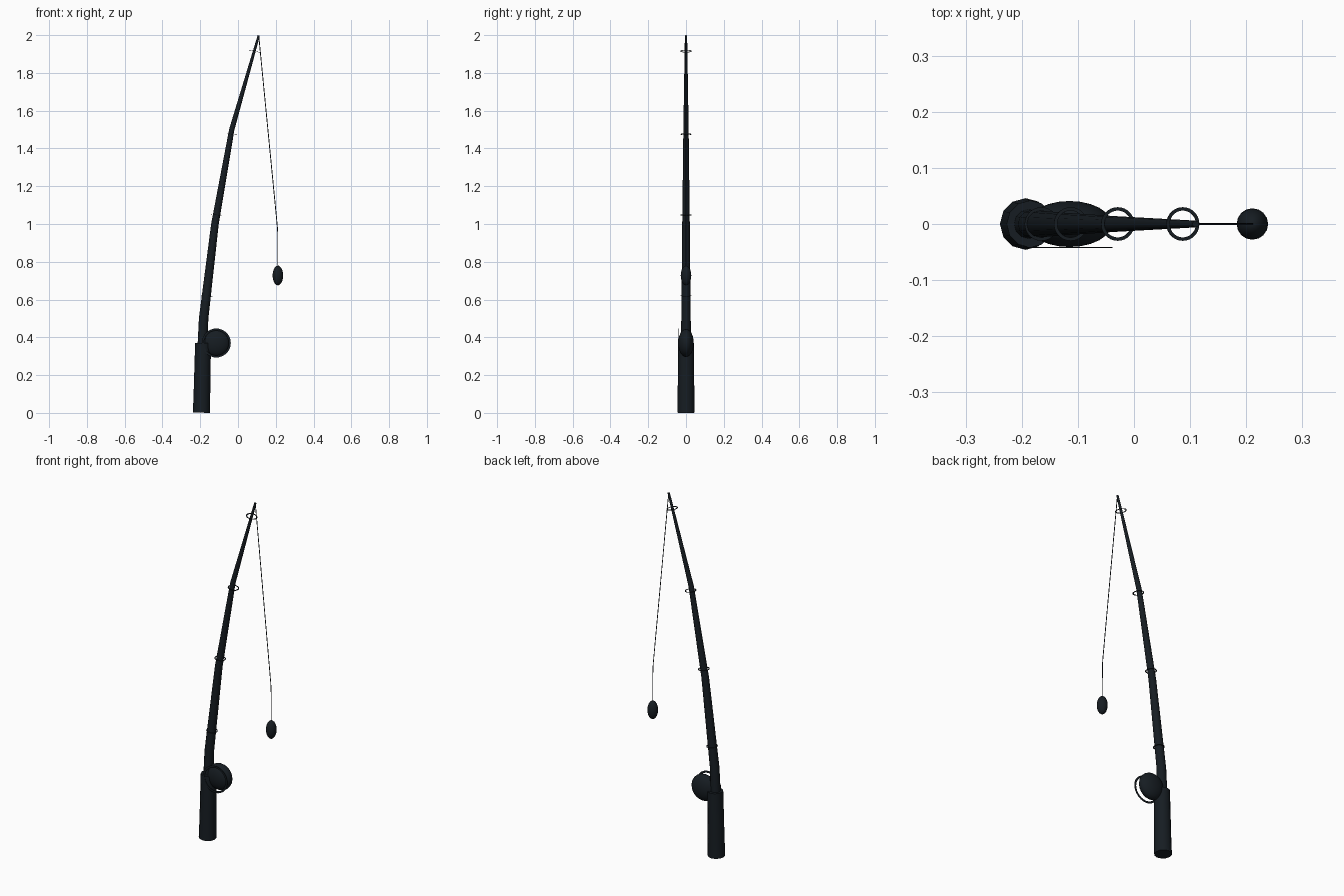
import bpy, bmesh, math
from mathutils import Vector, Matrix

if "Cube" in bpy.data.objects:
    bpy.data.objects.remove(bpy.data.objects["Cube"])

dark = bpy.data.materials.new("dark_blue_black")
dark.diffuse_color = (0.008, 0.012, 0.016, 1)
dark.use_nodes = True
dark.node_tree.nodes["Principled BSDF"].inputs["Base Color"].default_value = dark.diffuse_color


def finish(bm, name, angle=40):
    bmesh.ops.recalc_face_normals(bm, faces=bm.faces)
    me = bpy.data.meshes.new(name)
    bm.to_mesh(me)
    bm.free()
    ob = bpy.data.objects.new(name, me)
    bpy.context.collection.objects.link(ob)
    me.materials.append(dark)
    bpy.context.view_layer.objects.active = ob
    ob.select_set(True)
    bpy.ops.object.shade_smooth_by_angle(angle=math.radians(angle))
    ob.select_set(False)
    return ob


def tube(name, path, sides):
    """Capped tube in the xz plane; path is a list of (x, z, radius)."""
    bm = bmesh.new()
    pts = [Vector((x, 0, z)) for x, z, r in path]
    rings = []
    for i, (p, (x, z, r)) in enumerate(zip(pts, path)):
        t = (pts[min(i + 1, len(pts) - 1)] - pts[max(i - 1, 0)]).normalized()
        side = Vector((0, 1, 0)).cross(t)
        angles = [2 * math.pi * k / sides for k in range(sides)]
        rings.append([bm.verts.new(p + r * (math.cos(a) * side + math.sin(a) * Vector((0, 1, 0))))
                      for a in angles])
    for a, b in zip(rings, rings[1:]):
        for k in range(sides):
            n = (k + 1) % sides
            bm.faces.new((a[k], a[n], b[n], b[k]))
    bm.faces.new(rings[0])
    bm.faces.new(rings[-1])
    return finish(bm, name)


def ellipsoid(name, center, radii, segments=20, rings=12, pole_turn=None):
    bm = bmesh.new()
    bmesh.ops.create_uvsphere(bm, u_segments=segments, v_segments=rings, radius=1)
    if pole_turn:
        bmesh.ops.rotate(bm, verts=bm.verts, matrix=pole_turn)
    bmesh.ops.scale(bm, verts=bm.verts, vec=radii)
    bmesh.ops.translate(bm, verts=bm.verts, vec=center)
    return finish(bm, name)


def flat_ring(name, center, outer, inner, thick, turn, sides=28):
    """Thin washer whose axis starts along z."""
    bm = bmesh.new()
    h = thick / 2
    prof = [(outer, -h), (outer, h), (inner, h), (inner, -h)]
    grid = [[bm.verts.new((r * math.cos(a), r * math.sin(a), z)) for r, z in prof]
            for a in (2 * math.pi * k / sides for k in range(sides))]
    for k in range(sides):
        a, b = grid[k], grid[(k + 1) % sides]
        for j in range(4):
            n = (j + 1) % 4
            bm.faces.new((a[j], a[n], b[n], b[j]))
    bmesh.ops.transform(bm, verts=bm.verts, matrix=Matrix.Translation(center) @ turn)
    return finish(bm, name)


# Grip and the bent, tapering pole
tube("handle", [(-0.193, 0.001, 0.046), (-0.191, 0.10, 0.044), (-0.185, 0.37, 0.042)], 12)
tube("pole", [(-0.190, 0.30, 0.027), (-0.182, 0.50, 0.025), (-0.122, 1.00, 0.020),
              (-0.033, 1.50, 0.014), (0.110, 1.998, 0.006)], 12)

# Reel body and its thin front rim
turn_y = Matrix.Rotation(math.pi / 2, 4, 'X')
ellipsoid("reel", (-0.115, 0, 0.37), (0.075, 0.041, 0.075),
          pole_turn=turn_y.to_3x3())
flat_ring("reel_rim", (-0.115, -0.042, 0.37), 0.077, 0.066, 0.002, turn_y)

# Line guides along the pole
for i, (x, z, tilt) in enumerate([(-0.165, 0.62, 4), (-0.113, 1.048, 6),
                                  (-0.029, 1.475, 8), (0.087, 1.915, 12)]):
    flat_ring(f"line_guide_{i + 1}", (x, 0, z), 0.030, 0.024, 0.002,
              Matrix.Rotation(math.radians(tilt), 4, 'Y'))

# Fishing line and float
tube("fishing_line", [(0.110, 1.995, 0.0022), (0.207, 1.00, 0.0022), (0.210, 0.96, 0.0022),
                      (0.211, 0.76, 0.0022)], 6)
ellipsoid("float", (0.211, 0, 0.727), (0.028, 0.028, 0.052), 16, 10)
